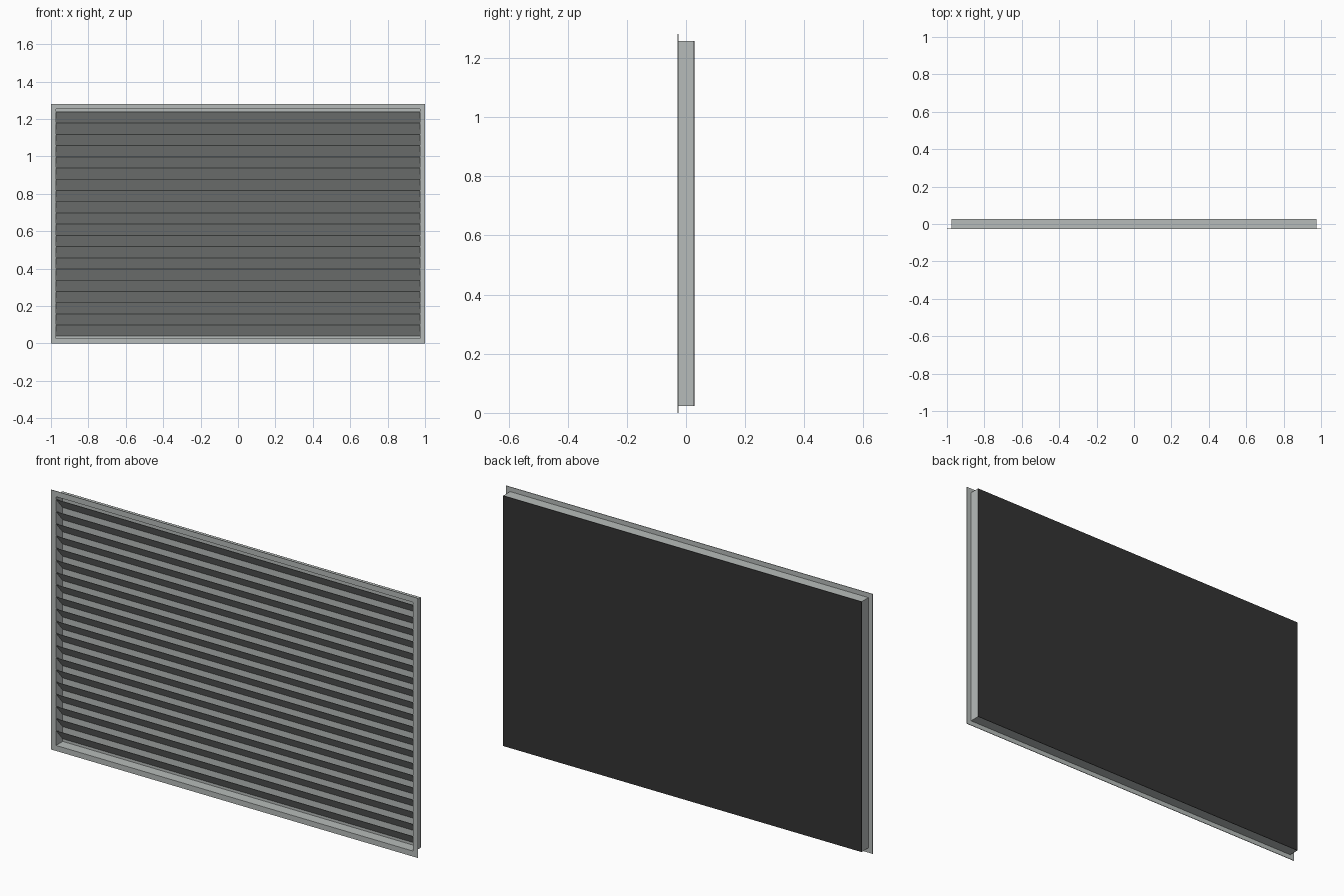
import bpy, bmesh
from mathutils import Vector

if "Cube" in bpy.data.objects:
    bpy.data.objects.remove(bpy.data.objects["Cube"])

W, H = 2.0, 1.28            # overall flange size
Y0, Y1 = -0.028, 0.028      # front and back
LIP, WALL = 0.023, 0.004    # flange overhang, sheet thickness


def material(name, rgb):
    m = bpy.data.materials.new(name)
    m.diffuse_color = (*rgb, 1.0)
    m.use_nodes = True
    m.node_tree.nodes["Principled BSDF"].inputs["Base Color"].default_value = m.diffuse_color
    return m


grey = material("light grey metal", (0.47, 0.50, 0.49))
black = material("black backing", (0.034, 0.034, 0.034))


def finish(name, bm, mat):
    bmesh.ops.recalc_face_normals(bm, faces=bm.faces)
    me = bpy.data.meshes.new(name)
    bm.to_mesh(me)
    bm.free()
    me.materials.append(mat)
    ob = bpy.data.objects.new(name, me)
    bpy.context.collection.objects.link(ob)
    return ob


def rect(inset, y):
    x, z0, z1 = W / 2 - inset, inset, H - inset
    return [(-x, y, z0), (x, y, z0), (x, y, z1), (-x, y, z1)]


def ring(name, outer, inner, y0, y1, mat):
    """Rectangular tube between two insets."""
    bm = bmesh.new()
    loops = [[bm.verts.new(p) for p in rect(i, y)]
             for i, y in ((outer, y0), (outer, y1), (inner, y1), (inner, y0))]
    for a, b in zip(loops, loops[1:] + loops[:1]):
        for k in range(4):
            n = (k + 1) % 4
            bm.faces.new((a[k], a[n], b[n], b[k]))
    return finish(name, bm, mat)


def prism(bm, points, offset):
    """Extrude one polygon by a vector."""
    f = bm.faces.new([bm.verts.new(p) for p in points])
    ext = bmesh.ops.extrude_face_region(bm, geom=[f], use_keep_orig=True)
    vs = [v for v in ext["geom"] if isinstance(v, bmesh.types.BMVert)]
    bmesh.ops.translate(bm, verts=vs, vec=Vector(offset))


def panel(name, inset, y0, y1, mat):
    bm = bmesh.new()
    prism(bm, rect(inset, y0), (0, y1 - y0, 0))
    return finish(name, bm, mat)


# Front flange and the duct collar behind it
ring("front_flange", 0.0, LIP + WALL, Y0, Y0 + 0.003, grey)
ring("collar", LIP, LIP + WALL, Y0 + 0.003, Y1 - 0.002, grey)

# Grey inner back and black outer back
panel("inner_back", LIP + WALL, Y1 - 0.004, Y1 - 0.002, grey)
panel("outer_back", LIP, Y1 - 0.002, Y1, black)

# Twenty slats, high at the front and low at the back
bm = bmesh.new()
half = W / 2 - LIP - WALL
ya, yb, pitch, t = Y0 + 0.002, Y1 - 0.004, 0.06, 0.002
for i in range(20):
    z = 0.04 + i * pitch
    prism(bm, [(-half, ya, z + pitch - t), (-half, ya, z + pitch),
               (-half, yb, z + t), (-half, yb, z)], (2 * half, 0, 0))
finish("slats", bm, grey)
